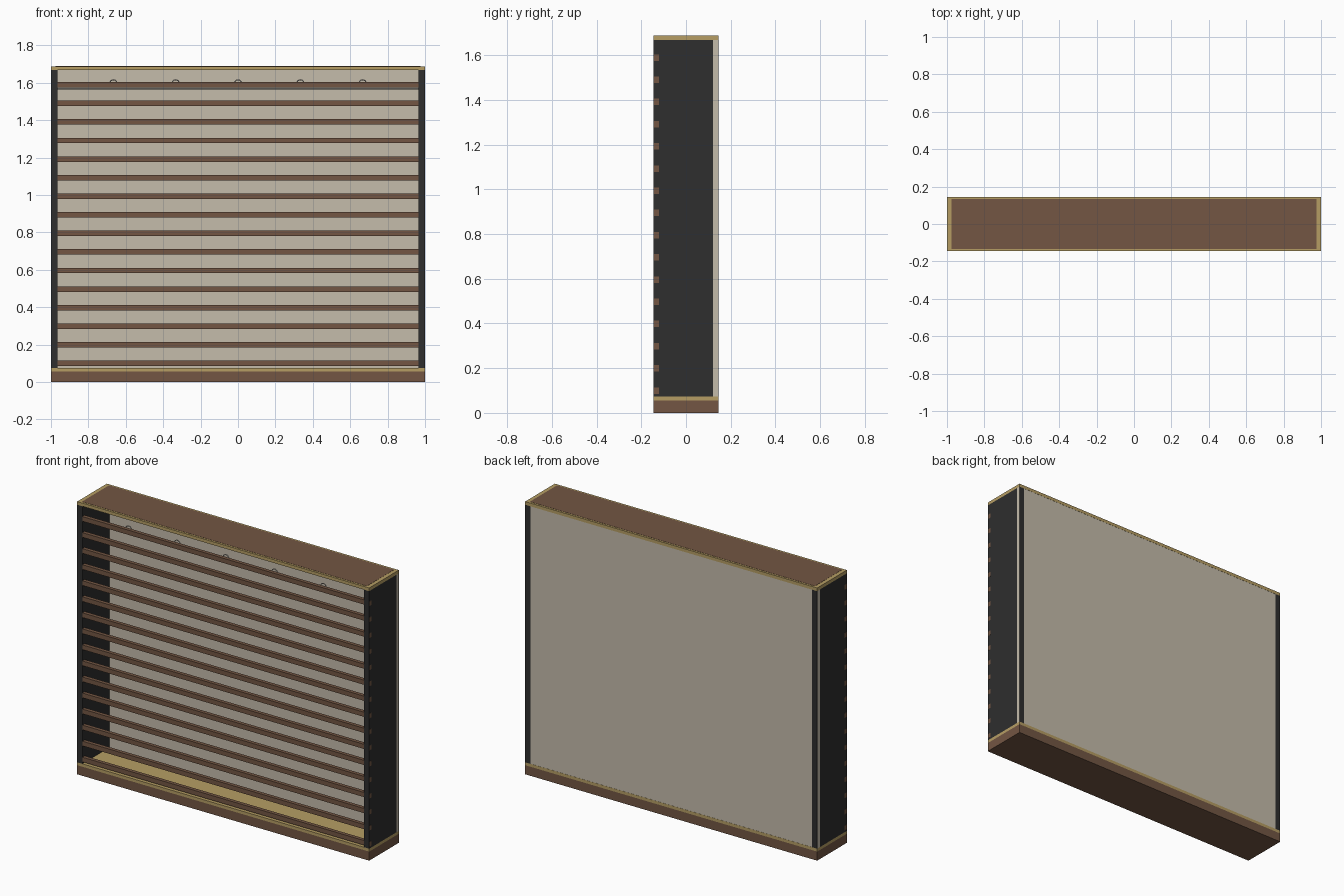
import bpy
from math import radians

if "Cube" in bpy.data.objects:
    bpy.data.objects.remove(bpy.data.objects["Cube"])


def srgb(r, g, b):
    lin = lambda c: (c / 255 / 12.92) if c < 10 else ((c / 255 + 0.055) / 1.055) ** 2.4
    return (lin(r), lin(g), lin(b), 1)


def material(name, r, g, b):
    m = bpy.data.materials.new(name)
    m.diffuse_color = srgb(r, g, b)
    m.use_nodes = True
    m.node_tree.nodes["Principled BSDF"].inputs["Base Color"].default_value = m.diffuse_color
    return m


BROWN = material("brown wood", 115, 86, 67)
GOLD = material("brass gold", 182, 158, 100)
DARK = material("charcoal", 46, 46, 46)
BEIGE = material("warm beige", 197, 188, 171)
STEEL = material("pale metal", 190, 186, 178)


def box(name, x, y, z, mat):
    """Box from (min, max) pairs on each axis."""
    bpy.ops.mesh.primitive_cube_add(size=1, location=[(a + b) / 2 for a, b in (x, y, z)])
    ob = bpy.context.object
    ob.name = name
    ob.scale = [b - a for a, b in (x, y, z)]
    bpy.ops.object.transform_apply(location=False, rotation=False, scale=True)
    ob.data.materials.append(mat)
    return ob


W, D, H = 1.0, 0.145, 1.688      # half width, half depth, height
FLOOR, CEIL = 0.074, 1.668       # inside faces of the trims

# base plinth with brass deck
box("base_plinth", (-W, W), (-D, D), (0, 0.056), BROWN)
box("base_trim", (-W, W), (-D, D), (0.056, FLOOR), GOLD)

# brass top slab with wooden inlay
box("top_trim", (-W, W), (-D, D), (CEIL, H), GOLD)
box("top_inlay", (-W + 0.024, W - 0.024), (-D + 0.012, D - 0.012), (H - 0.004, H + 0.001), BROWN)

# back panel, side panels and dark corner strips on the back
box("back_panel", (-W, W), (0.12, D - 0.001), (FLOOR, CEIL), BEIGE)
for s, side in ((-1, "left"), (1, "right")):
    x = sorted((s * (W - 0.035), s * W))
    box(side + "_side_panel", x, (-D, 0.12), (FLOOR, CEIL), DARK)
    box(side + "_back_strip", x, (D - 0.001, D), (FLOOR, CEIL), DARK)

# horizontal slats, ends showing through the side panels
for i in range(16):
    z = 0.1 + i * 0.0993
    box(f"slat_{i + 1}", (-W - 0.0005, W + 0.0005), (-D + 0.001, -D + 0.024),
        (z - 0.0145, z + 0.0145), BROWN)

# thin hanging rod just behind and under the top slat
bpy.ops.mesh.primitive_cylinder_add(vertices=12, radius=0.004, depth=1.93,
                                    location=(0, -0.112, 1.568), rotation=(0, radians(90), 0))
rod = bpy.context.object
rod.name = "hanging_rod"
rod.data.materials.append(STEEL)
bpy.ops.object.shade_smooth_by_angle()

# small rings peeking over the top slat
for i in range(5):
    bpy.ops.mesh.primitive_torus_add(major_segments=24, minor_segments=8, major_radius=0.019,
                                     minor_radius=0.003, location=((i - 2) / 3, -0.117, 1.597),
                                     rotation=(radians(90), 0, 0))
    ring = bpy.context.object
    ring.name = f"hook_ring_{i + 1}"
    ring.data.materials.append(STEEL)
    bpy.ops.object.shade_smooth_by_angle()
